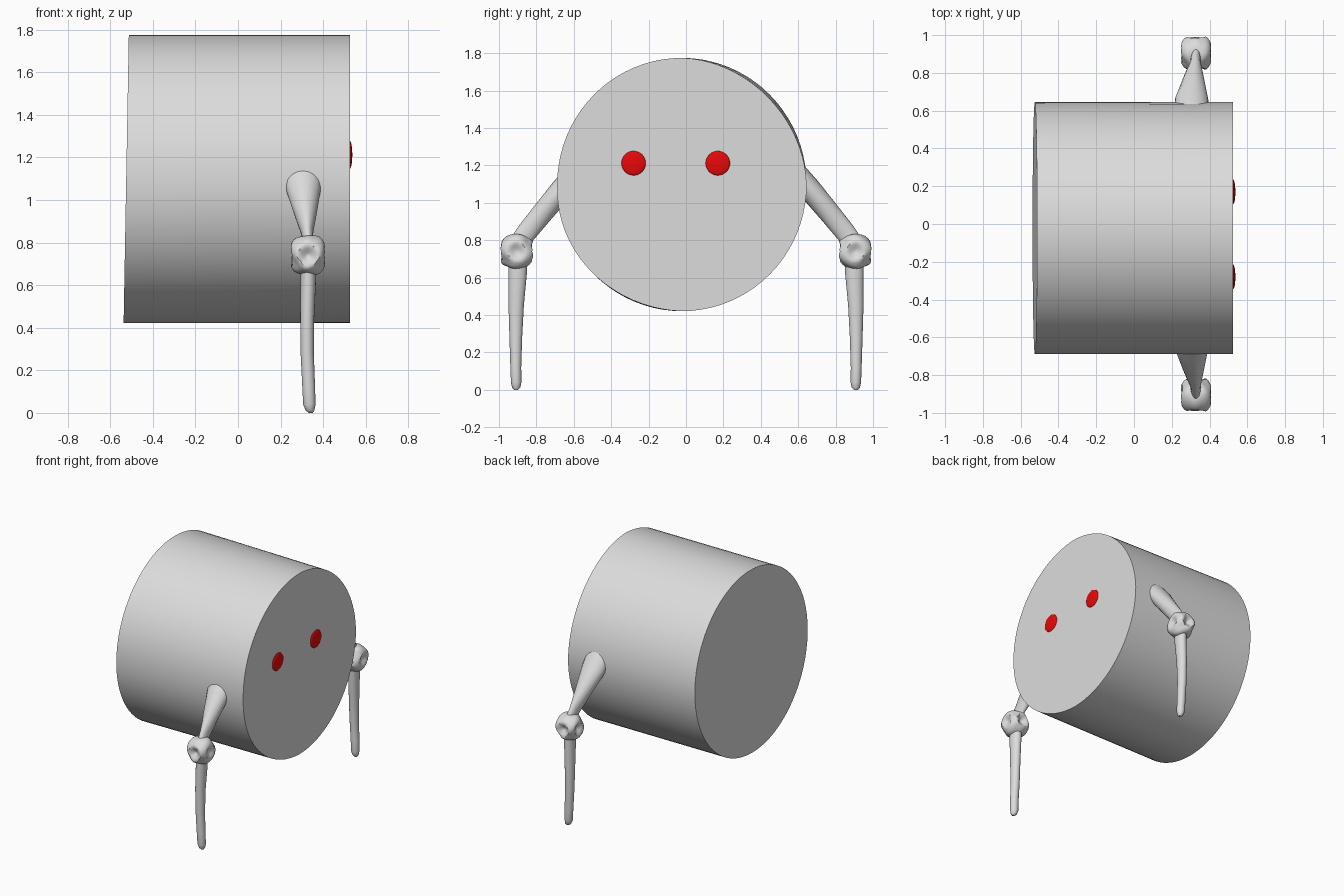
import bpy, bmesh, math
from mathutils import Vector

if "Cube" in bpy.data.objects:
    bpy.data.objects.remove(bpy.data.objects["Cube"])

def material(name, rgb):
    m = bpy.data.materials.new(name)
    m.diffuse_color = (*rgb, 1)
    m.use_nodes = True
    m.node_tree.nodes["Principled BSDF"].inputs["Base Color"].default_value = m.diffuse_color
    return m

GREY = material("light grey", (0.72, 0.72, 0.72))
RED = material("red", (0.85, 0.003, 0.003))

def finish(name, bm, mat, angle=50):
    bmesh.ops.recalc_face_normals(bm, faces=bm.faces)
    me = bpy.data.meshes.new(name)
    bm.to_mesh(me)
    bm.free()
    me.materials.append(mat)
    ob = bpy.data.objects.new(name, me)
    bpy.context.collection.objects.link(ob)
    bpy.ops.object.select_all(action='DESELECT')
    ob.select_set(True)
    bpy.context.view_layer.objects.active = ob
    bpy.ops.object.shade_smooth_by_angle(angle=math.radians(angle))
    return ob

def loft(sections, u, v, n):
    """Join elliptical rings (centre, radius along u, radius along v)."""
    bm = bmesh.new()
    u, v = Vector(u), Vector(v)
    rings = []
    for c, a, b in sections:
        ring = []
        for i in range(n):
            t = math.tau * i / n
            ring.append(bm.verts.new(Vector(c) + u * a * math.cos(t) + v * b * math.sin(t)))
        rings.append(ring)
    for r, q in zip(rings, rings[1:]):
        for i in range(n):
            j = (i + 1) % n
            bm.faces.new((r[i], r[j], q[j], q[i]))
    bm.faces.new(rings[0])
    bm.faces.new(rings[-1])
    return bm

# Barrel body: slightly slanted back, front end squeezed along one diagonal
body = loft([((-0.525, -0.022, 1.098), 0.667, 0.677),
             ((0.525, -0.022, 1.098), 0.667, 0.677)], (0, 1, 0), (0, 0, 1), 80)
for vert in body.verts:
    y, z = vert.co.y + 0.022, vert.co.z - 1.098
    if vert.co.x < 0:
        vert.co.x += 0.018 * z
    else:
        d = y * z * 0.05
        vert.co.y -= d * (1 if y > 0 else -1) * (1 if z > 0 else -1) * (1 if y * z > 0 else 0)
        vert.co.z -= d * (1 if y * z > 0 else 0) * (1 if z > 0 else -1)
finish("body", body, GREY)

# Eyes: shallow domes on the front end
for side, y in (("left", -0.28), ("right", 0.17)):
    bm = bmesh.new()
    bmesh.ops.create_uvsphere(bm, u_segments=32, v_segments=16, radius=0.065)
    for vert in bm.verts:
        vert.co = Vector((0.525 + vert.co.x * 0.18, y + vert.co.y, 1.212 + vert.co.z))
    finish(side + "_eye", bm, RED)

for side, s in (("left", -1), ("right", 1)):
    # Upper leg: wide at the body, pinched sideways at the knee
    upper = loft([((0.305, s * 0.58, 1.165), 0.095, 0.062),
                  ((0.305, s * 0.66, 1.075), 0.088, 0.062),
                  ((0.315, s * 0.76, 0.955), 0.058, 0.058),
                  ((0.325, s * 0.85, 0.845), 0.028, 0.055),
                  ((0.33, s * 0.90, 0.78), 0.025, 0.05)],
                 (1, 0, 0), (0, s * 0.77, 0.63), 20)
    finish(side + "_upper_leg", upper, GREY)

    # Knee: knobbly ball with a dent in each side
    knee = bmesh.new()
    bmesh.ops.create_icosphere(knee, subdivisions=4, radius=1)
    for vert in knee.verts:
        p = vert.co.normalized()
        dent = max(abs(p.x), abs(p.y))
        k = 1 - 0.4 * max(0, (dent - 0.85) / 0.15)
        k *= 1 + 0.07 * math.sin(5 * p.x + 2) * math.cos(4 * p.z + 3 * p.y)
        vert.co = Vector((0.33 + 0.092 * k * p.x, s * (0.905 + 0.097 * k * p.y),
                          0.74 + 0.096 * k * p.z))
    finish(side + "_knee", knee, GREY)

    # Lower leg: slim, gently tapering to a rounded foot
    lower = loft([((0.33, s * 0.90, 0.70), 0.036, 0.05),
                  ((0.33, s * 0.90, 0.62), 0.036, 0.049),
                  ((0.325, s * 0.908, 0.45), 0.033, 0.041),
                  ((0.325, s * 0.91, 0.28), 0.031, 0.034),
                  ((0.332, s * 0.91, 0.12), 0.03, 0.029),
                  ((0.335, s * 0.908, 0.04), 0.029, 0.028),
                  ((0.338, s * 0.908, 0.012), 0.021, 0.022),
                  ((0.342, s * 0.908, 0.0), 0.009, 0.01)],
                 (1, 0, 0), (0, 1, 0), 20)
    finish(side + "_lower_leg", lower, GREY)
